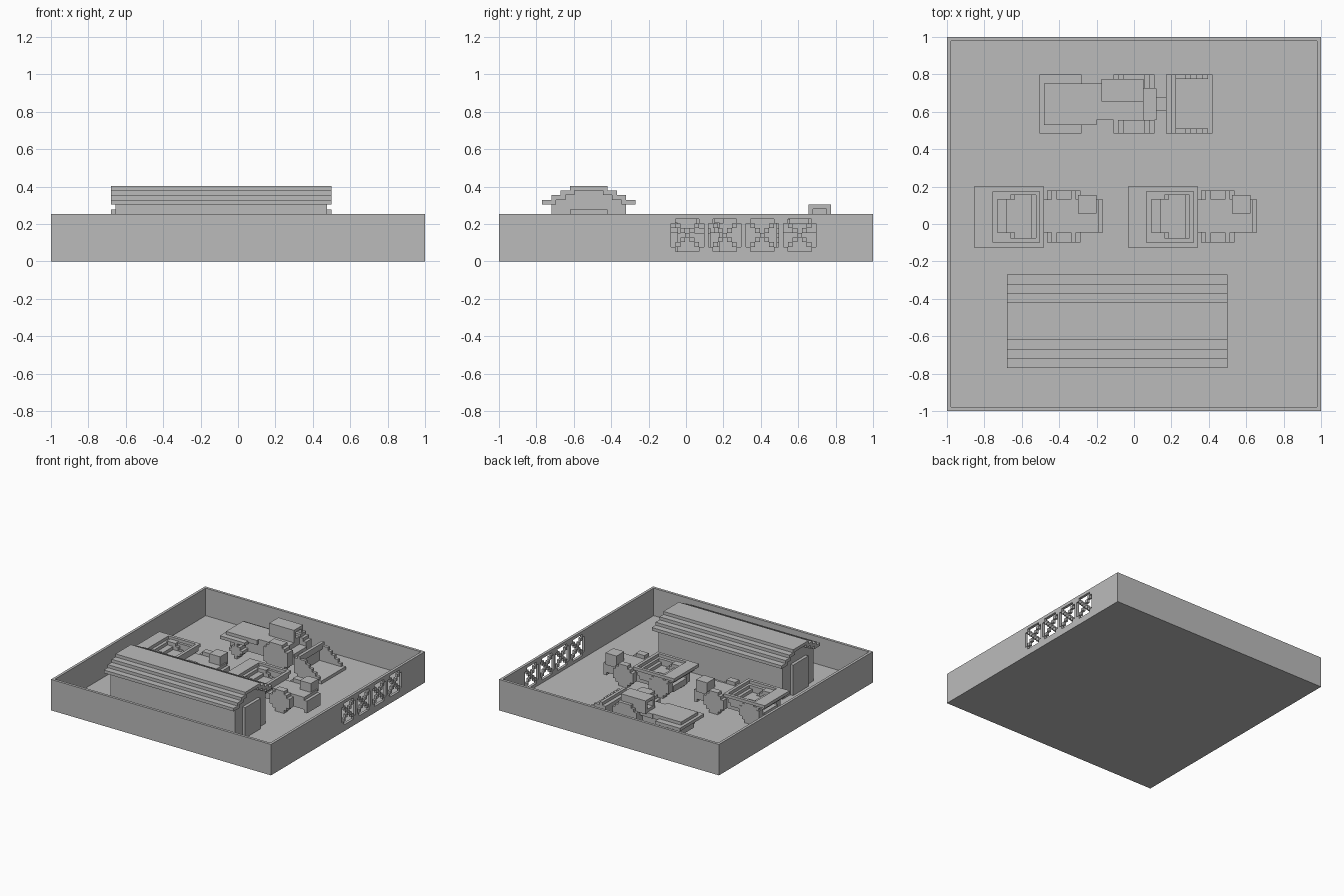
import bpy
import bmesh

default = bpy.data.objects.get("Cube")
if default:
    bpy.data.objects.remove(default, do_unlink=True)

U = 0.025       # block size
FLOOR = 0.028   # top of the ground slab
WALL = 0.254    # top of the yard wall

grey = bpy.data.materials.new("plain_grey")
grey.use_nodes = True
COLOUR = (0.5, 0.5, 0.5, 1)
grey.diffuse_color = COLOUR
grey.node_tree.nodes["Principled BSDF"].inputs["Base Color"].default_value = COLOUR


def blocks(name, boxes, shift=0):
    """One object from boxes given as (x0, x1, y0, y1, z0, z1)."""
    bm = bmesh.new()
    for x0, x1, y0, y1, z0, z1 in boxes:
        for v in bmesh.ops.create_cube(bm, size=1)["verts"]:
            v.co.x = (x0 + x1) / 2 + v.co.x * (x1 - x0) + shift
            v.co.y = (y0 + y1) / 2 + v.co.y * (y1 - y0)
            v.co.z = (z0 + z1) / 2 + v.co.z * (z1 - z0)
    mesh = bpy.data.meshes.new(name)
    bm.to_mesh(mesh)
    bm.free()
    mesh.materials.append(grey)
    obj = bpy.data.objects.new(name, mesh)
    bpy.context.collection.objects.link(obj)
    return obj


def frame(x0, x1, y0, y1, z0, z1, ix0, ix1, iy0, iy1):
    """Four boxes around a rectangular opening."""
    return [(x0, ix0, y0, y1, z0, z1), (ix1, x1, y0, y1, z0, z1),
            (ix0, ix1, y0, iy0, z0, z1), (ix0, ix1, iy1, y1, z0, z1)]


def wheel(name, x, y0, y1, radius, shift=0):
    """Stepped disc: rows of blocks, narrower to the top and bottom."""
    steps = [(radius, radius - 2 * U), (radius - U, radius - U),
             (radius - 2 * U, radius)]
    z = FLOOR + radius
    blocks(name, [(x - w, x + w, y0, y1, z - h, z + h) for w, h in steps], shift)


# Ground slab and the three plain walls
T = 0.022
blocks("ground", [(-1, 1, -1, 1, 0, FLOOR)])
blocks("yard_walls", [(-1, -1 + T, -1, 1, FLOOR, WALL),
                      (-1 + T, 1, -1, -1 + T, FLOOR, WALL),
                      (-1 + T, 1, 1 - T, 1, FLOOR, WALL)])

# Right wall with four cross-braced openings
G0, G1 = 0.053, 0.228
pieces = [(1 - T, 1, -1 + T, 1 - T, FLOOR, G0), (1 - T, 1, -1 + T, 1 - T, G1, WALL)]
edge = -1 + T
for n in range(4):
    start = -0.08 + 0.2 * n
    pieces.append((1 - T, 1, edge, start, G0, G1))
    edge = start + 7 * U
    for i in range(7):
        for j in {i, 6 - i}:
            pieces.append((1 - T, 1, start + i * U, start + (i + 1) * U,
                           G0 + j * U, G0 + (j + 1) * U))
pieces.append((1 - T, 1, edge, 1 - T, G0, G1))
blocks("braced_wall", pieces)

# Long shed with stepped roof and overhanging eaves
CY, EAVE = -0.52, 0.304
X0, X1 = -0.68, 0.5
body = [(X0 + U, X1 - U, CY - 0.2, CY + 0.2, FLOOR, EAVE)]
roof = [(X0, X1, CY - 0.1, CY + 0.1, EAVE + 3 * U, EAVE + 4 * U)]
for k in range(3):
    z0, z1 = EAVE + k * U, EAVE + (k + 1) * U
    outer = 0.25 - 2 * k * U
    inner = outer - 3 * U
    body.append((X0 + U, X1 - U, CY - inner, CY + inner, z0, z1))
    for s in (-1, 1):
        ya, yb = sorted((CY + s * inner, CY + s * outer))
        roof.append((X0, X1, ya, yb, z0, z1))
blocks("shed_body", body)
blocks("shed_roof", roof)
for label, x in (("left", X1 - U), ("right", X0)):
    blocks("shed_door_" + label, [(x, x + U, CY - 0.1, CY + 0.1, FLOOR, 0.278)])

# Two identical dump trucks
for n, dx in enumerate((0, 0.823)):
    tag = "truck_%d_" % (n + 1)
    blocks(tag + "chassis", [(-0.8, -0.19, -0.045, 0.13, 0.078, 0.128),
                             (-0.48, -0.19, -0.045, 0.13, 0.128, 0.178),
                             (-0.19, -0.165, -0.045, 0.13, 0.053, 0.153)], dx)
    blocks(tag + "cab", [(-0.3, -0.2, 0.055, 0.155, 0.153, 0.25)], dx)
    # stepped open bed
    bed = frame(-0.855, -0.48, -0.125, 0.2, 0.203, 0.228, -0.755, -0.505, -0.1, 0.175)
    bed += frame(-0.83, -0.48, -0.1, 0.175, 0.178, 0.203, -0.73, -0.525, -0.075, 0.155)
    bed += frame(-0.78, -0.505, -0.1, 0.175, 0.153, 0.178, -0.68, -0.55, -0.075, 0.155)
    bed.append((-0.73, -0.525, -0.1, 0.175, 0.128, 0.153))
    blocks(tag + "bed", bed, dx)
    for axle, x in (("front", -0.375), ("rear", -0.7)):
        wheel(tag + axle + "_wheel_right", x, -0.1, -0.045, 0.09, dx)
        wheel(tag + axle + "_wheel_left", x, 0.13, 0.18, 0.09, dx)

# Wheel loader
blocks("loader_chassis", [(-0.46, 0.12, 0.555, 0.725, 0.078, 0.165),
                          (-0.225, 0.05, 0.555, 0.755, 0.165, 0.203)])
blocks("loader_rear_deck", [(-0.505, -0.28, 0.485, 0.8, 0.153, 0.178),
                            (-0.48, -0.2, 0.53, 0.75, 0.165, 0.203)])
blocks("loader_arm", [(0.1, 0.18, 0.605, 0.68, 0.09, 0.14)])
# cab with window openings on both ends
cab = [(-0.175, 0.05, 0.655, 0.775, 0.28, 0.305),
       (-0.175, 0.05, 0.655, 0.775, 0.195, 0.228)]
cab += [(-0.175, 0.05, y, y + U, 0.228, 0.28) for y in (0.655, 0.75)]
cab.append((-0.075, -0.05, 0.68, 0.75, 0.228, 0.28))
blocks("loader_cab", cab)
for axle, x in (("front", 0.0), ("rear", -0.36)):
    radius = 0.11 if axle == "front" else 0.0625
    wheel("loader_" + axle + "_wheel_right", x, 0.485, 0.555, radius)
    wheel("loader_" + axle + "_wheel_left", x, 0.725, 0.8, radius)

# Scoop: floor, back plate and stepped side plates
scoop = [(0.2, 0.42, 0.485, 0.8, FLOOR, 0.053),
         (0.17, 0.2, 0.485, 0.8, 0.053, 0.178),
         (0.2, 0.225, 0.485, 0.8, 0.153, 0.203)]
for y in (0.485, 0.775):
    for k in range(5):
        z = 0.053 + k * U
        scoop.append((0.2, 0.395 - k * 0.03, y, y + U, z, z + U))
blocks("loader_scoop", scoop)
